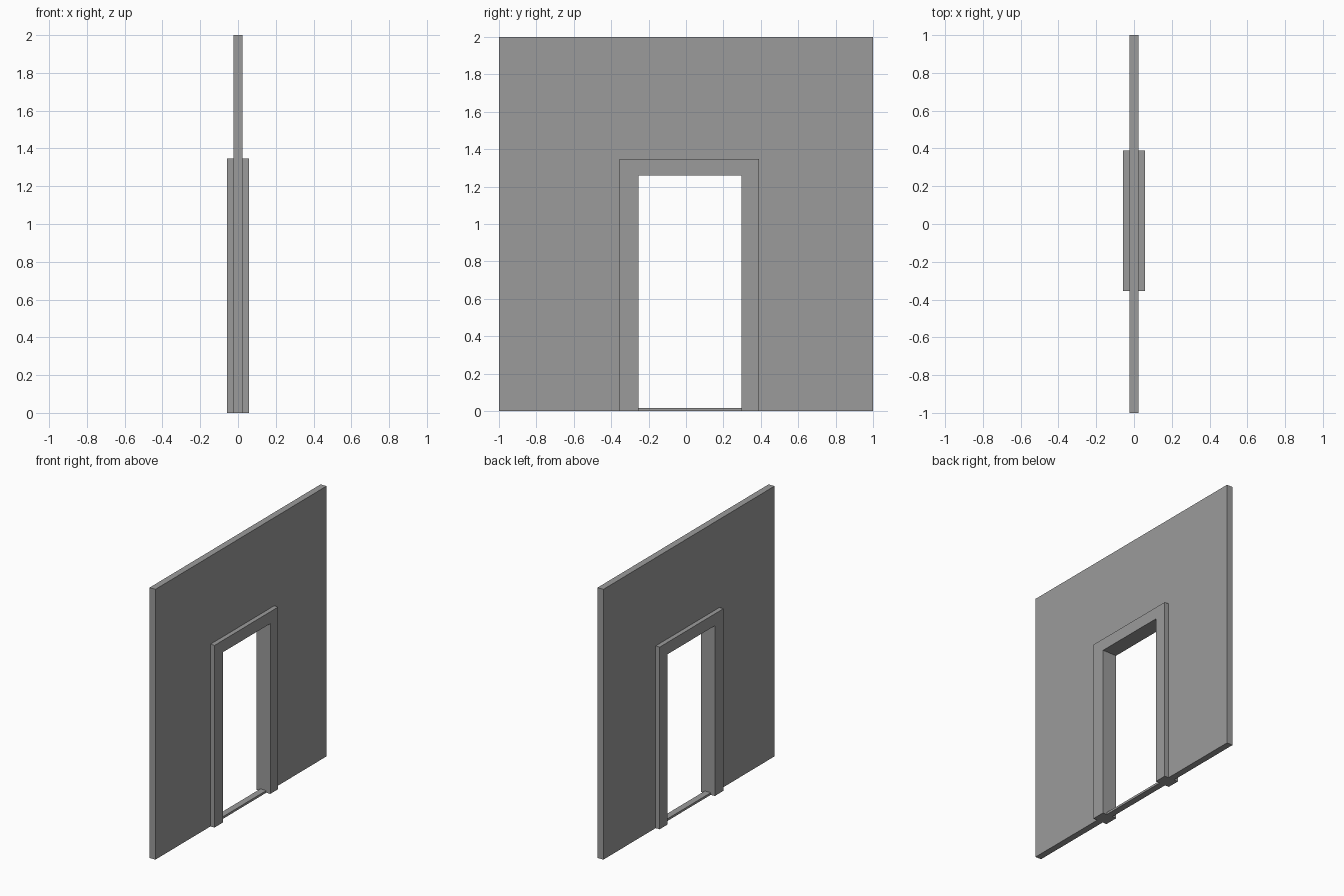
import bpy
import bmesh

if "Cube" in bpy.data.objects:
    bpy.data.objects.remove(bpy.data.objects["Cube"])

# Doorway opening and casing limits along y and z
OPEN_L, OPEN_R, OPEN_TOP = -0.255, 0.296, 1.26
CASE_L, CASE_R, CASE_TOP = -0.356, 0.389, 1.348
WALL_X, CASE_X, SILL_Z = 0.024, 0.057, 0.016

# Mid grey paint shared by every part
paint = bpy.data.materials.new("grey_paint")
paint.diffuse_color = (0.33, 0.33, 0.33, 1)
paint.use_nodes = True
paint.node_tree.nodes["Principled BSDF"].inputs["Base Color"].default_value = paint.diffuse_color


def extrude_profile(name, points, x0, x1):
    """Closed (y, z) outline extruded from x0 to x1."""
    bm = bmesh.new()
    face = bm.faces.new([bm.verts.new((x0, y, z)) for y, z in points])
    result = bmesh.ops.extrude_face_region(bm, geom=[face], use_keep_orig=True)
    moved = [v for v in result["geom"] if isinstance(v, bmesh.types.BMVert)]
    bmesh.ops.translate(bm, verts=moved, vec=(x1 - x0, 0, 0))
    bmesh.ops.recalc_face_normals(bm, faces=bm.faces[:])
    mesh = bpy.data.meshes.new(name)
    bm.to_mesh(mesh)
    bm.free()
    mesh.materials.append(paint)
    obj = bpy.data.objects.new(name, mesh)
    bpy.context.collection.objects.link(obj)
    return obj


def arch(left, right, top):
    """Outline of an upside-down U around the doorway."""
    return [(left, 0), (left, top), (right, top), (right, 0),
            (OPEN_R, 0), (OPEN_R, OPEN_TOP), (OPEN_L, OPEN_TOP), (OPEN_L, 0)]


# Wall panel with the doorway cut out
extrude_profile("wall", arch(-1, 1, 2), -WALL_X, WALL_X)

# Low threshold joining the wall across the doorway
extrude_profile("threshold",
                [(OPEN_L, 0), (OPEN_L, SILL_Z), (OPEN_R, SILL_Z), (OPEN_R, 0)],
                -WALL_X, WALL_X)

# Raised door casing, mirrored to both faces of the wall
casing = extrude_profile("door_casing", arch(CASE_L, CASE_R, CASE_TOP), WALL_X, CASE_X)
mirror = casing.modifiers.new("both_sides", 'MIRROR')
mirror.use_axis = (True, False, False)
mirror.use_mirror_merge = False
